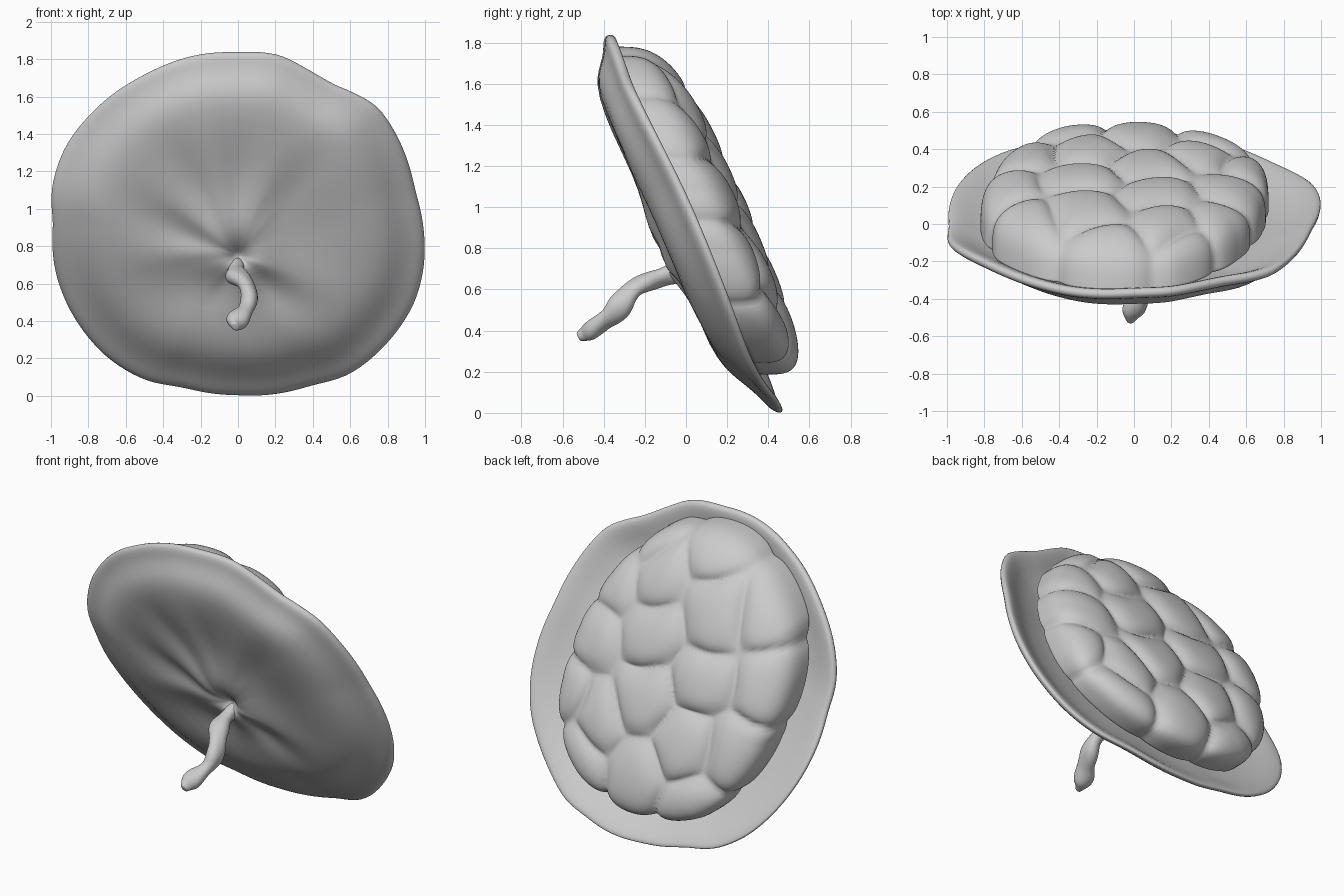
import bpy, bmesh, math
from mathutils import Vector, noise

old = bpy.data.objects.get("Cube")
if old:
    bpy.data.objects.remove(old)

mat = bpy.data.materials.new("plain_grey")
mat.use_nodes = True
GREY = (0.6, 0.6, 0.6, 1)
mat.diffuse_color = GREY
mat.node_tree.nodes["Principled BSDF"].inputs["Base Color"].default_value = GREY

MID = 0.925


def lean(z):
    """Depth of the tilted rim plane at height z."""
    return 0.459 - 0.453 * z


def radius_finder(points):
    """Radius of a closed x-z outline at any angle about the middle."""
    polar = sorted((math.atan2(z - MID, x), math.hypot(x, z - MID)) for x, z in points)
    polar = [(polar[-1][0] - math.tau, polar[-1][1])] + polar + [(polar[0][0] + math.tau, polar[0][1])]

    def radius(angle):
        angle = math.atan2(math.sin(angle), math.cos(angle))
        for (a, r), (b, q) in zip(polar, polar[1:]):
            if a <= angle <= b:
                return r + (q - r) * (angle - a) / (b - a)
        return polar[0][1]
    return radius


def ring_mesh(name, rings, subdivide=0):
    """Closed skin over rings of points, capped at both ends."""
    bm = bmesh.new()
    loops = [[bm.verts.new(p) for p in ring] for ring in rings]
    n = len(loops[0])
    for a, b in zip(loops, loops[1:]):
        for i in range(n):
            j = (i + 1) % n
            bm.faces.new((a[i], a[j], b[j], b[i]))
    for loop in (loops[0], loops[-1]):
        tip = bm.verts.new(sum((v.co for v in loop), Vector()) / n)
        for i in range(n):
            bm.faces.new((loop[i], loop[(i + 1) % n], tip))
    bmesh.ops.recalc_face_normals(bm, faces=bm.faces)
    mesh = bpy.data.meshes.new(name)
    bm.to_mesh(mesh)
    bm.free()
    mesh.materials.append(mat)
    mesh.shade_smooth()
    ob = bpy.data.objects.new(name, mesh)
    bpy.context.collection.objects.link(ob)
    if subdivide:
        sub = ob.modifiers.new("smooth", "SUBSURF")
        sub.levels = sub.render_levels = subdivide


# Shallow wavy dish
dish_radius = radius_finder([
    (0, 1.84), (.22, 1.83), (.35, 1.76), (.5, 1.67), (.75, 1.55), (.86, 1.38),
    (.95, 1.1), (1, .7), (.95, .5), (.82, .3), (.6, .11), (.4, .055), (0, 0),
    (-.3, .045), (-.5, .08), (-.7, .2), (-.87, .4), (-.97, .62), (-1, .82),
    (-.985, .9), (-1, .98), (-1, 1.12), (-.93, 1.33), (-.75, 1.55), (-.5, 1.72), (-.2, 1.83)])
dish_profile = [
    (.02, -.17), (.06, -.22), (.13, -.235), (.22, -.205), (.35, -.182), (.55, -.195),
    (.70, -.185), (.79, -.15), (.85, -.105), (.91, -.065), (.96, -.045), (.99, -.025), (1, 0),
    (.99, .02), (.95, .01), (.88, -.025), (.78, -.085), (.5, -.13), (.05, -.14)]
FRONT = 9
SEGS = 72
rings = []
for k, (s, off) in enumerate(dish_profile):
    ring = []
    for i in range(SEGS):
        a = math.tau * i / SEGS
        r = dish_radius(a) * s
        z = MID - 0.18 * (1 - s) ** 2 + r * math.sin(a)
        y = lean(z) + off
        if k < FRONT:  # gathered creases around the stem
            fade = math.sin(math.pi * min(1, s / .75)) ** 2
            y += 0.04 * fade * noise.noise((2.2 * math.cos(a), 2.2 * math.sin(a), 2 * s))
        # Rim ripple, with two stretches pushed forward
        y += s * s * 0.01 * math.sin(5 * a + 1)
        for middle, push in ((3.05, .055), (5.5, .035)):
            y -= s ** 4 * push * math.exp(-((a - middle) / .3) ** 2)
        ring.append((r * math.cos(a), y, z))
    rings.append(ring)
ring_mesh("dish", rings, 1)

# Cushion of swollen lumps on the back
lump_radius = radius_finder([
    (0, 1.78), (.22, 1.73), (.4, 1.6), (.56, 1.4), (.69, 1.08), (.72, .78),
    (.68, .54), (.46, .31), (.2, .21), (-.08, .19), (-.43, .27), (-.64, .48),
    (-.76, .75), (-.82, 1.1), (-.74, 1.4), (-.43, 1.68), (-.2, 1.77)])
cells = [Vector(c) for c in (
    (.18, 1.5), (.5, 1.4), (.13, 1.2), (-.26, 1.38), (-.12, 1.72), (-.6, 1.46),
    (.56, 1.06), (.09, .86), (-.28, 1.03), (-.68, 1.06), (-.25, .65),
    (.66, .74), (.38, .66), (.03, .42), (.47, .42), (.36, 1.68), (-.6, .68), (-.36, .35))]


def swelling(x, z):
    """Near zero in the grooves between lumps, one on their crowns."""
    p = Vector((x + .04 * noise.noise((3 * x, 3 * z, 0)), z + .04 * noise.noise((3 * x, 3 * z, 5))))
    home = min(cells, key=lambda c: (c - p).length)
    full = 1
    for c in cells:
        if c is not home:
            edge = (p - (home + c) / 2).dot((home - c).normalized())
            full *= 1 - math.exp(-max(edge, 0) / .045)
    return full


def power(v, e):
    return math.copysign(abs(v) ** e, v)


LOOPS, SPOKES = 120, 220
rings = []
for k in range(1, LOOPS):
    u = 2 * k / LOOPS - 1
    t = math.copysign(math.pi / 2 * (1 - (1 - abs(u)) ** 1.8), u)
    side, up = power(math.cos(t), .54), power(math.sin(t), .56)
    ring = []
    for i in range(SPOKES):
        a = math.tau * i / SPOKES
        r = lump_radius(a) * side
        x, z = r * math.cos(a), MID + r * math.sin(a)
        puff = (swelling(x, z) - 1) * .065
        crown = .295 - .025 * x + .025 * (z - MID)
        height = (crown if up > 0 else .05) * up + puff * max(up, 0)
        r += puff * side ** 6 * .45
        z = MID + r * math.sin(a)
        ring.append((r * math.cos(a), lean(z) + height, z))
    rings.append(ring)
ring_mesh("lump_cushion", rings)

# Knobbly twisted stem on the front
path = [Vector(p) for p in (
    (-.01, .02, .69), (-.01, -.06, .68), (-.015, -.11, .66), (-.015, -.16, .645), (.01, -.21, .63),
    (.04, -.26, .605), (.06, -.295, .56), (.062, -.325, .515), (.05, -.355, .475),
    (.035, -.395, .45), (.01, -.43, .425), (-.01, -.47, .395), (-.015, -.5, .38), (-.015, -.525, .368))]
rings = []
for k, p in enumerate(path):
    along = (path[min(k + 1, len(path) - 1)] - path[max(k - 1, 0)]).normalized()
    u = along.cross(Vector((1, 0, 0))).normalized()
    w = along.cross(u)
    width = .051 + .008 * math.cos(k * math.tau / 3.5)
    if k > len(path) - 3:
        width *= .75 if k == len(path) - 2 else .45
    ring = []
    for i in range(14):
        a = math.tau * i / 14
        r = width * (1 + .18 * math.cos(2 * a + k * .9))
        ring.append(p + u * r * math.cos(a) + w * r * math.sin(a))
    rings.append(ring)
ring_mesh("stem", rings, 2)
